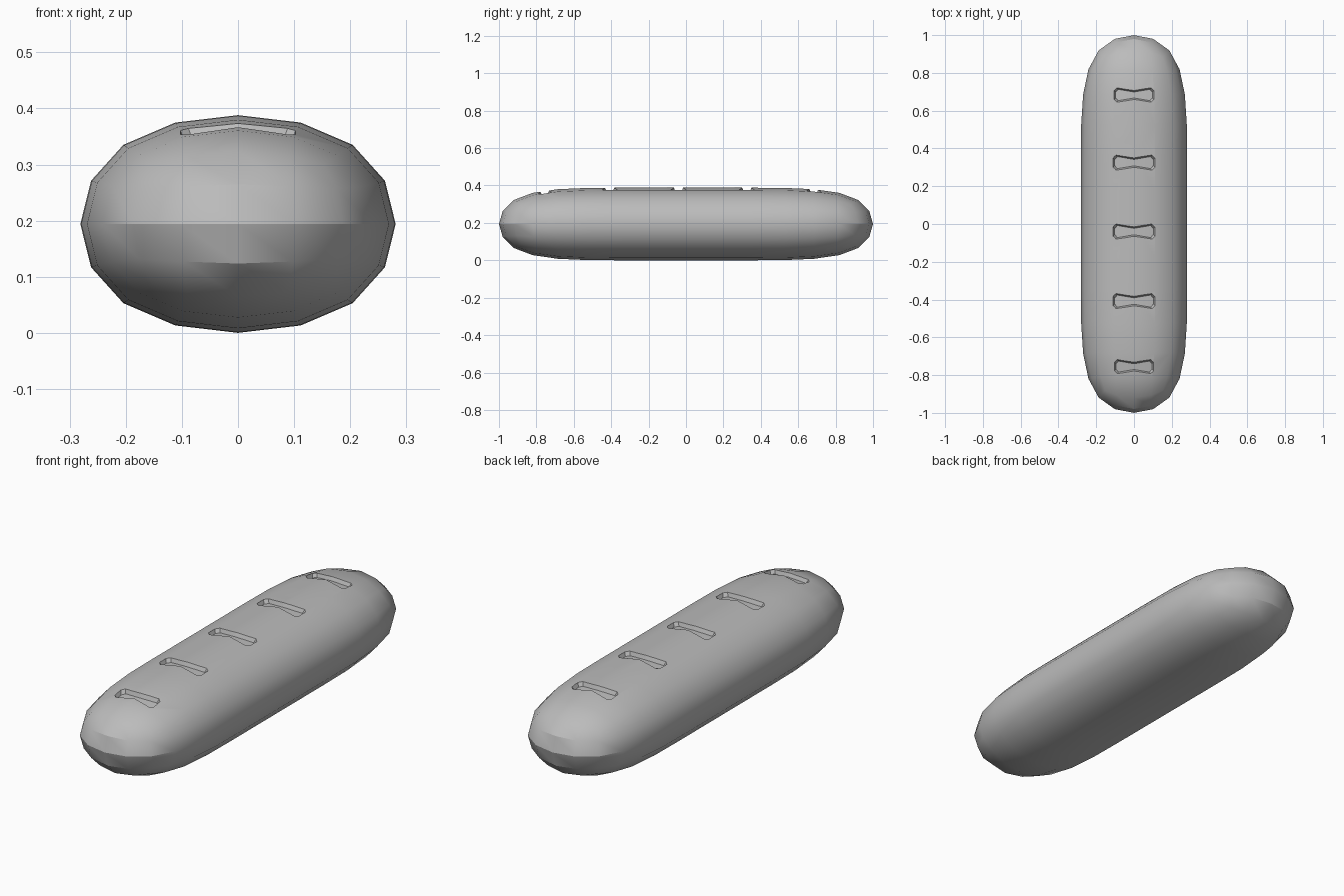
import bpy, bmesh
from mathutils import Vector
from mathutils.bvhtree import BVHTree

if "Cube" in bpy.data.objects:
    bpy.data.objects.remove(bpy.data.objects["Cube"], do_unlink=True)

HALF_LENGTH, HALF_WIDTH, HALF_HEIGHT = 1.0, 0.281, 0.194

crust = bpy.data.materials.new("crust_grey")
crust.use_nodes = True
crust.diffuse_color = (0.5, 0.5, 0.5, 1)
crust.node_tree.nodes["Principled BSDF"].inputs["Base Color"].default_value = (0.5, 0.5, 0.5, 1)


def make_object(name, bm):
    bmesh.ops.recalc_face_normals(bm, faces=bm.faces)
    mesh = bpy.data.meshes.new(name)
    bm.to_mesh(mesh)
    bm.free()
    mesh.materials.append(crust)
    obj = bpy.data.objects.new(name, mesh)
    bpy.context.collection.objects.link(obj)
    return obj


def apply_modifiers(obj):
    bpy.context.view_layer.update()
    evaluated = obj.evaluated_get(bpy.context.evaluated_depsgraph_get())
    mesh = bpy.data.meshes.new_from_object(evaluated)
    obj.modifiers.clear()
    obj.data = mesh


# Loaf: a box in three equal lengths, rounded by subdivision
bm = bmesh.new()
bmesh.ops.create_cube(bm, size=2)
for cut in (-1 / 3, 1 / 3):
    bmesh.ops.bisect_plane(bm, geom=bm.verts[:] + bm.edges[:] + bm.faces[:],
                           plane_co=(0, cut, 0), plane_no=(0, 1, 0))
loaf = make_object("loaf", bm)
subdivision = loaf.modifiers.new("rounding", "SUBSURF")
subdivision.levels = subdivision.render_levels = 2
apply_modifiers(loaf)

# Fit the rounded loaf to its size and stand it on the ground
target = Vector((HALF_WIDTH, HALF_LENGTH, HALF_HEIGHT))
extent = [max(v.co[i] for v in loaf.data.vertices) for i in range(3)]
for v in loaf.data.vertices:
    v.co = Vector([v.co[i] * target[i] / extent[i] for i in range(3)])
    v.co.z += HALF_HEIGHT

# Bow-tie slots: tapered cutters whose floors follow the crust
bm = bmesh.new()
bm.from_mesh(loaf.data)
surface = BVHTree.FromBMesh(bm)
bm.free()

COLUMNS = [(-0.11, 0.024), (-0.095, 0.04), (0, 0.025), (0.095, 0.04), (0.11, 0.024)]
DEPTH, INSET = 0.018, 0.008


def crust_height(x, y):
    return surface.ray_cast(Vector((x, y, 1)), Vector((0, 0, -1)))[0].z


def add_slot(bm, centre, scale):
    def layer(side):
        rows = []
        for x, half in COLUMNS:
            px = x * scale * (1 + side * INSET / 0.11)
            reach = half * scale + side * INSET
            rows.append([bm.verts.new((px, centre + s * reach,
                         crust_height(px, centre + s * reach) + side * DEPTH)) for s in (-1, 1)])
        return rows

    floor, lid = layer(-1), layer(1)
    for rows in (floor, lid):
        for a, b in zip(rows, rows[1:]):
            bm.faces.new((a[0], b[0], b[1], a[1]))
    rim = [[r[0] for r in rows] + [r[1] for r in reversed(rows)] for rows in (floor, lid)]
    count = len(rim[0])
    for i in range(count):
        j = (i + 1) % count
        bm.faces.new((rim[0][i], rim[0][j], rim[1][j], rim[1][i]))


bm = bmesh.new()
for centre, scale in ((-0.755, 0.93), (-0.408, 1), (-0.04, 1), (0.325, 1), (0.683, 0.95)):
    add_slot(bm, centre, scale)
cutter = make_object("slot_cutter", bm)
cutter.hide_render = True

boolean = loaf.modifiers.new("slots", "BOOLEAN")
boolean.operation, boolean.solver, boolean.object = "DIFFERENCE", "EXACT", cutter
apply_modifiers(loaf)
bpy.data.objects.remove(cutter, do_unlink=True)

# Smooth crust with crisp slot edges
bpy.ops.object.select_all(action="DESELECT")
loaf.select_set(True)
bpy.context.view_layer.objects.active = loaf
bpy.ops.object.shade_smooth_by_angle(angle=0.5)
